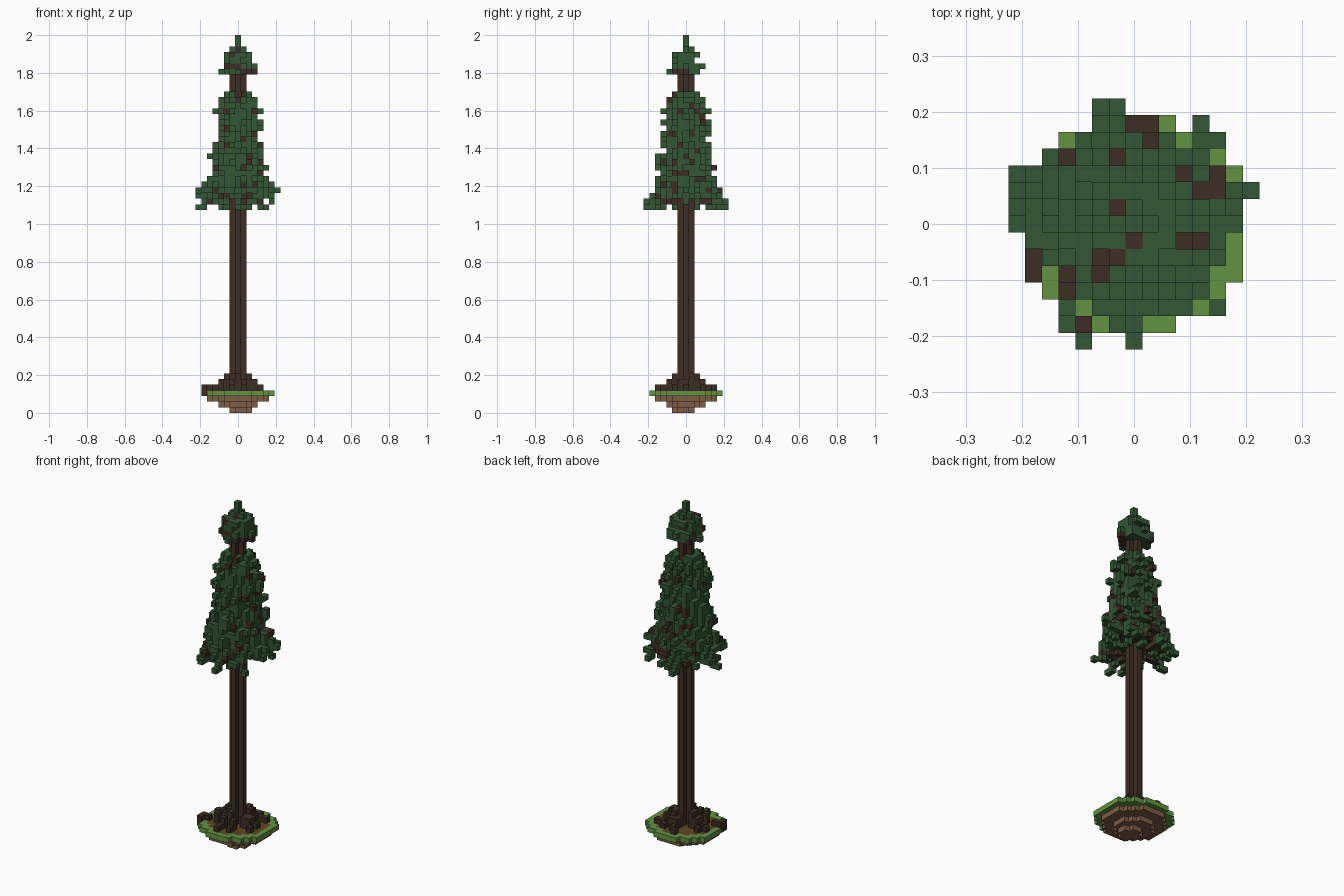
import bpy
import bmesh
import math
import random
from mathutils import Vector

random.seed(4)
V = 2 / 67            # edge length of one block
SPAN = range(-7, 8)

old = bpy.data.objects.get("Cube")
if old:
    bpy.data.objects.remove(old, do_unlink=True)


def material(name, rgb):
    m = bpy.data.materials.new(name)
    m.use_nodes = True
    m.diffuse_color = (*rgb, 1)
    m.node_tree.nodes["Principled BSDF"].inputs["Base Color"].default_value = (*rgb, 1)
    return m


leaf_green = material("leaf_green", (0.033, 0.092, 0.035))
bark_brown = material("bark_brown", (0.045, 0.026, 0.018))
grass_green = material("grass_green", (0.122, 0.287, 0.054))
soil_brown = material("soil_brown", (0.205, 0.107, 0.061))
earth_ochre = material("earth_ochre", (0.114, 0.061, 0.017))

blocks = {}           # (x, y, layer) -> part name


def put(x, y, k, part):
    blocks.setdefault((x, y, k), part)


def disc(cx, cy, limit):
    return [(x, y) for x in SPAN for y in SPAN
            if (x - cx) ** 2 + 1.1 * (y - cy) ** 2 <= limit]


# Trunk: plus-shaped column with a thin leader at the top
for k in range(3, 65):
    for x, y in ((0, 0), (1, 0), (-1, 0), (0, 1), (0, -1)):
        if k < 62 or (x, y) == (0, 0):
            put(x, y, k, "trunk")

# Roots: rays that get lower away from the trunk
for i in range(10):
    a = math.tau * i / 10 + random.uniform(-0.2, 0.2)
    reach = random.choice((4, 5, 5))
    for d in range(1, reach + 1):
        x, y = round(d * math.cos(a)), round(d * math.sin(a))
        top = 6 if d < 3 else 5 if d < 4 else 4
        if d == 2 and i % 3 == 0:
            top = 5
        for k in range(4, top + 1):
            put(x, y, k, "roots")
for x, y in ((-6, -3), (-6, -2), (-5, -2)):
    put(x, y, 3, "roots")
    put(x, y, 4, "roots")

# Ground: grass rim around bare earth, stepped soil underneath
for x, y in disc(0, 0, 46):
    put(x, y, 3, "grass_rim" if x * x + 1.1 * y * y >= 31 else "earth")
for x, y in disc(0, 0, 33):
    put(x, y, 2, "soil")
for x, y in disc(0, 0, 13):
    put(x, y, 1, "soil")
for x, y in disc(0.5, -0.5, 4):
    put(x, y, 0, "soil")


def foliage(x, y, k):
    put(x, y, k, "twigs" if random.random() < 0.15 else "leaves")


# Long drooping boughs at the bottom of the crown: tip x, tip y, layer
for tx, ty, layer in ((-2, 7, 36), (-1, 7, 37), (4, 6, 37), (5, 5, 38), (7, 2, 39),
                      (-7, 2, 39), (-7, 0, 36), (-7, 1, 38), (-7, 3, 38), (-3, -7, 37),
                      (0, -7, 36), (-1, -6, 38), (5, -5, 36), (-4, -6, 37), (6, 1, 38)):
    for s in range(3, 9):
        t = s / 8
        x, y = round(tx * t), round(ty * t)
        k = layer + (t < 0.8)
        put(x, y, k, "leaves" if s > 6 else "twigs")
        if s in (5, 6, 7):
            foliage(x, y, k + 1)

# Main crown: tapering, with ragged tiers on alternate layers
for k in range(36, 57):
    radius = 5.6 - (k - 36) * 0.14
    tier = 1.0 if k % 2 else 0.0
    low = {36: 0.12, 37: 0.45, 38: 0.75}.get(k, 1)
    for x in SPAN:
        for y in SPAN:
            d = math.hypot(x, y)
            if k < 39 and d < 3.5:
                continue
            if d < radius - 1.2:
                chance = 0.92
            elif d < radius:
                chance = 0.6
            elif d < radius + tier:
                chance = 0.3
            else:
                chance = 0
            if random.random() < chance * low:
                foliage(x, y, k)
                # Some sprigs hang one block lower
                if k > 39 and random.random() < 0.3:
                    foliage(x, y, k - 1)

# Small crown tuft above the bare stretch of trunk
for k, radius in zip(range(60, 65), (3.1, 3.1, 2.3, 2.3, 1.1)):
    for x in SPAN:
        for y in SPAN:
            d = math.hypot(x, y)
            if d <= radius and (d < radius - 0.8 or random.random() < 0.6):
                foliage(x, y, k)
for k in (65, 66):
    put(0, 0, k, "leaves")


def build(part, mat, merge_columns=False):
    """Mesh the exposed faces of all the blocks of one part."""
    bm = bmesh.new()
    for cell, name in blocks.items():
        if name != part:
            continue
        c = Vector(cell)
        for axis in range(3):
            for sign in (-1, 1):
                n = Vector([sign if i == axis else 0 for i in range(3)])
                if tuple(int(v) for v in c + n) in blocks:
                    continue
                u = Vector([1 if i == (axis + 1) % 3 else 0 for i in range(3)])
                w = n.cross(u)
                mid = c + Vector((0, 0, 0.5)) + n / 2
                bm.faces.new([bm.verts.new((mid + (a * u + b * w) / 2) * V)
                              for a, b in ((-1, -1), (1, -1), (1, 1), (-1, 1))])
    bmesh.ops.remove_doubles(bm, verts=bm.verts[:], dist=V / 100)
    if merge_columns:
        bm.normal_update()
        flat = [e for e in bm.edges if len(e.link_faces) == 2
                and abs(e.verts[0].co.z - e.verts[1].co.z) < V / 10
                and abs(e.link_faces[0].normal.z) < 0.1
                and e.link_faces[0].normal.dot(e.link_faces[1].normal) > 0.9]
        bmesh.ops.dissolve_edges(bm, edges=flat, use_verts=True)
    mesh = bpy.data.meshes.new(part)
    bm.to_mesh(mesh)
    bm.free()
    mesh.materials.append(mat)
    bpy.context.collection.objects.link(bpy.data.objects.new(part, mesh))


build("trunk", bark_brown, True)
build("roots", bark_brown, True)
build("twigs", bark_brown)
build("leaves", leaf_green)
build("grass_rim", grass_green)
build("earth", earth_ochre)
build("soil", soil_brown)
